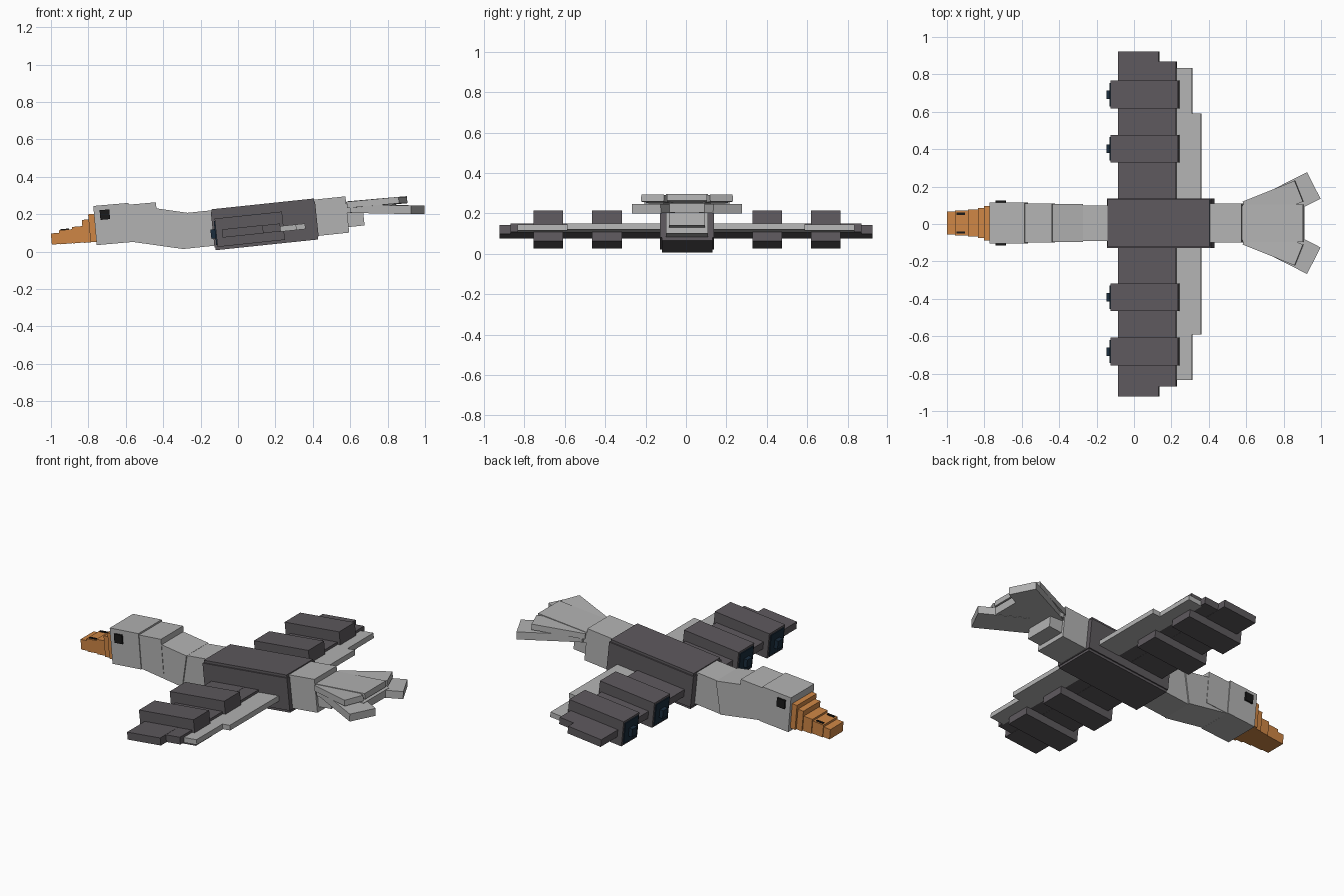
import bpy, math
from mathutils import Matrix, Vector

if "Cube" in bpy.data.objects:
    bpy.data.objects.remove(bpy.data.objects["Cube"])

AX = 0.005  # symmetry axis in y


def mat(name, c):
    m = bpy.data.materials.new(name)
    m.diffuse_color = (*c, 1)
    m.use_nodes = True
    m.node_tree.nodes["Principled BSDF"].inputs["Base Color"].default_value = m.diffuse_color
    return m


LIGHT = mat("light_grey", (0.45, 0.45, 0.45))
DARK = mat("dark_grey", (0.11, 0.10, 0.11))
ORANGE = mat("orange", (0.62, 0.24, 0.06))
BLACK = mat("black", (0.01, 0.01, 0.01))
NAVY = mat("navy", (0.01, 0.025, 0.045))


def box(name, c, size, tilt, m, yaw=0):
    """Box at c=(x, y, z); tilt raises the +x end, yaw turns it about z."""
    bpy.ops.mesh.primitive_cube_add(size=1)
    o = bpy.context.object
    o.name = name
    R = Matrix.Rotation(math.radians(yaw), 4, 'Z') @ Matrix.Rotation(math.radians(-tilt), 4, 'Y')
    o.data.transform(Matrix.Translation((c[0], c[1] + AX, c[2])) @ R @ Matrix.Diagonal((*size, 1)))
    o.data.materials.append(m)
    return o


# Body, rump
box("body", (0.143, 0, 0.146), (0.55, 0.25, 0.22), 6, DARK)
box("body_shell", (0.143, 0, 0.146), (0.56, 0.265, 0.19), 6, DARK)
box("rump", (0.50, 0, 0.19), (0.17, 0.21, 0.195), 6, LIGHT)
box("tail_root", (0.625, 0, 0.203), (0.09, 0.18, 0.135), 6, LIGHT)

# Neck and head
box("neck_rear", (-0.215, 0, 0.118), (0.19, 0.19, 0.19), 6, LIGHT)
box("neck_front", (-0.43, 0, 0.132), (0.29, 0.205, 0.195), -8, LIGHT)
box("head_back", (-0.515, 0, 0.157), (0.17, 0.21, 0.20), 5, LIGHT)
box("head_front", (-0.67, 0, 0.148), (0.19, 0.22, 0.21), 5, LIGHT)
box("eyes", (-0.712, 0, 0.198), (0.052, 0.24, 0.052), 5, BLACK)

# Stepped beak: x0, x1, bottom, top, width
for i, (x0, x1, zb, zt, w) in enumerate([
        (-0.795, -0.75, 0.052, 0.202, 0.185), (-0.83, -0.78, 0.049, 0.172, 0.16),
        (-0.885, -0.82, 0.047, 0.135, 0.145), (-0.955, -0.87, 0.043, 0.118, 0.133),
        (-0.998, -0.94, 0.04, 0.10, 0.124)]):
    box(f"beak_step_{i + 1}", ((x0 + x1) / 2, 0, (zb + zt) / 2), (x1 - x0, w, zt - zb), 5, ORANGE)

for s, side in ((1, "left"), (-1, "right")):
    box(f"nostril_{side}", (-0.925, s * 0.05, 0.116), (0.045, 0.012, 0.012), 5, BLACK)

    # Wing panels, x0, x1, span, thickness, z drop, material
    for n, x0, x1, span, t, dz, m in (
            ("wing_front", -0.085, 0.135, 0.923, 0.044, 0, DARK),
            ("wing_rear", 0.13, 0.227, 0.87, 0.042, 0, DARK),
            ("flap_outer", 0.22, 0.312, 0.835, 0.03, -0.008, LIGHT),
            ("flap_inner", 0.30, 0.36, 0.59, 0.03, -0.008, LIGHT)):
        x = (x0 + x1) / 2
        box(f"{n}_{side}", (x, s * span / 2 - AX, 0.106 + 0.105 * x + dz),
            (x1 - x0, span, t), 6, m)

    # Engines with intakes
    for k, y in enumerate((0.397, 0.687)):
        box(f"engine_{side}_{k}", (0.063, s * y, 0.12), (0.362, 0.148, 0.152), 6, DARK)
        box(f"intake_panel_{side}_{k}", (-0.117, s * y, 0.101), (0.012, 0.125, 0.128), 6, NAVY)
        box(f"intake_{side}_{k}", (-0.13, s * y, 0.095), (0.03, 0.046, 0.05), 6, NAVY)


# Tail fans: centre panel and two swung side panels
def fan(name, x0, x1, wc, z, tilt, inner, outer, t):
    box(f"{name}_centre", ((x0 + x1) / 2, 0, z), (x1 - x0, wc, t), tilt, LIGHT)
    for s, side in ((1, "left"), (-1, "right")):
        a, b = Vector(inner), Vector(outer)
        end, w = (a + b) / 2, (b - a).length
        d = Vector((b.y - a.y, a.x - b.x)).normalized()
        L = 0.40 if t > 0.04 else 0.30
        c = end - d * L / 2
        yaw = math.degrees(math.atan2(d.y, d.x))
        box(f"{name}_{side}", (c.x, s * c.y, z - 0.003), (L, w, t), tilt, LIGHT, s * yaw)


fan("tail_upper", 0.58, 0.905, 0.20, 0.266, 5, (0.905, 0.115), (0.86, 0.227), 0.034)
fan("tail_lower", 0.60, 0.91, 0.24, 0.23, -1, (0.997, 0.13), (0.925, 0.272), 0.045)
